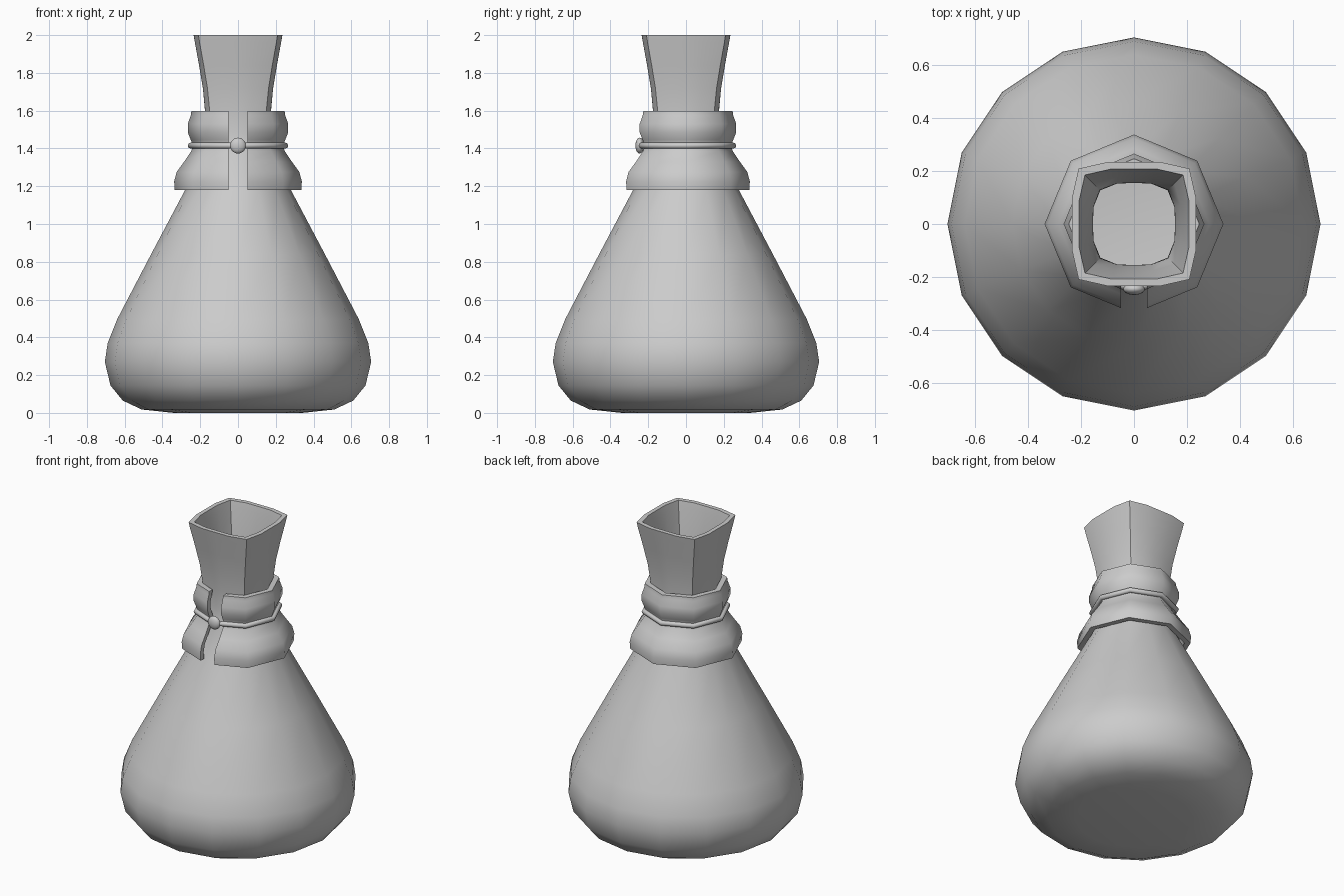
import bpy, bmesh
from math import cos, sin, tan, pi, radians

if "Cube" in bpy.data.objects:
    bpy.data.objects.remove(bpy.data.objects["Cube"])


def finish(name, bm, angle=50):
    bmesh.ops.recalc_face_normals(bm, faces=bm.faces)
    me = bpy.data.meshes.new(name)
    bm.to_mesh(me)
    bm.free()
    ob = bpy.data.objects.new(name, me)
    bpy.context.collection.objects.link(ob)
    bpy.ops.object.select_all(action='DESELECT')
    bpy.context.view_layer.objects.active = ob
    ob.select_set(True)
    bpy.ops.object.shade_smooth_by_angle(angle=radians(angle))
    return ob


def skin(bm, rings, closed=True, loop_rings=False):
    rows = [[bm.verts.new(p) for p in ring] for ring in rings]
    n = len(rows[0])
    pairs = list(zip(rows, rows[1:]))
    if loop_rings:
        pairs.append((rows[-1], rows[0]))
    for a, b in pairs:
        for i in range(n if closed else n - 1):
            j = (i + 1) % n
            bm.faces.new((a[i], a[j], b[j], b[i]))
    return rows


# Flask: sixteen-sided rings that morph from round body to rounded-square neck
def super_ring(r, z, e, n=16):
    pts = []
    for i in range(n):
        c, s = cos(2 * pi * i / n), sin(2 * pi * i / n)
        k = r / (abs(c) ** e + abs(s) ** e) ** (1 / e)
        pts.append((k * c, k * s, z))
    return pts


outer = [(.34, .0, 2), (.51, .018, 2), (.61, .065, 2), (.675, .145, 2),
         (.705, .27, 2), (.69, .37, 2), (.64, .495, 2), (.46, .84, 2),
         (.28, 1.18, 2), (.195, 1.36, 2.6), (.172, 1.48, 3.6), (.175, 1.6, 4.5),
         (.186, 1.72, 5), (.206, 1.84, 5.5), (.228, 1.96, 6), (.235, 2.0, 6)]
inner = [(.208, 2.0, 6), (.2, 1.96, 6), (.176, 1.8, 5), (.155, 1.6, 3.8),
         (.155, 1.45, 3.5), (.25, 1.18, 2), (.61, .495, 2), (.67, .27, 2),
         (.58, .09, 2), (.34, .03, 2)]
bm = bmesh.new()
rows = skin(bm, [super_ring(*p) for p in outer + inner])
bm.faces.new(rows[0])
bm.faces.new(rows[-1])
finish("flask", bm)


# Cloth collar: octagonal wrap, open at the front
def collar_ring(r, z, gap=.05):
    y = -(r - gap * tan(pi / 8))
    mid = [(r * cos(a), r * sin(a), z) for a in (-pi / 4 + k * pi / 4 for k in range(7))]
    return [(gap, y, z)] + mid + [(-gap, y, z)]


cloth = [(.335, 1.18), (.338, 1.225), (.325, 1.275), (.285, 1.33), (.248, 1.385),
         (.238, 1.415), (.25, 1.445), (.266, 1.485), (.266, 1.53), (.25, 1.575), (.247, 1.597)]
lining = [(r - .035, z) for r, z in reversed(cloth)]
bm = bmesh.new()
rows = skin(bm, [collar_ring(*p) for p in cloth + lining], closed=False, loop_rings=True)
m = len(cloth)
for k in (0, -1):
    for i in range(m - 1):
        bm.faces.new((rows[i][k], rows[i + 1][k], rows[-2 - i][k], rows[-1 - i][k]))
finish("cloth_collar", bm)

# Cord around the collar
bm = bmesh.new()
cord = []
for i in range(8):
    t = 2 * pi * i / 8
    cord.append([(.25 + .016 * cos(t), 1.415 + .016 * sin(t)) ])
skin(bm, [[(r * cos(k * pi / 4), r * sin(k * pi / 4), z) for k in range(8)]
          for ((r, z),) in cord], loop_rings=True)
finish("cord", bm, 60)

# Bead on the cord at the front
bm = bmesh.new()
bmesh.ops.create_uvsphere(bm, u_segments=16, v_segments=10, radius=.042)
bead = finish("bead", bm, 60)
bead.scale = (1, .55, 1)
bead.location = (0, -.245, 1.415)
